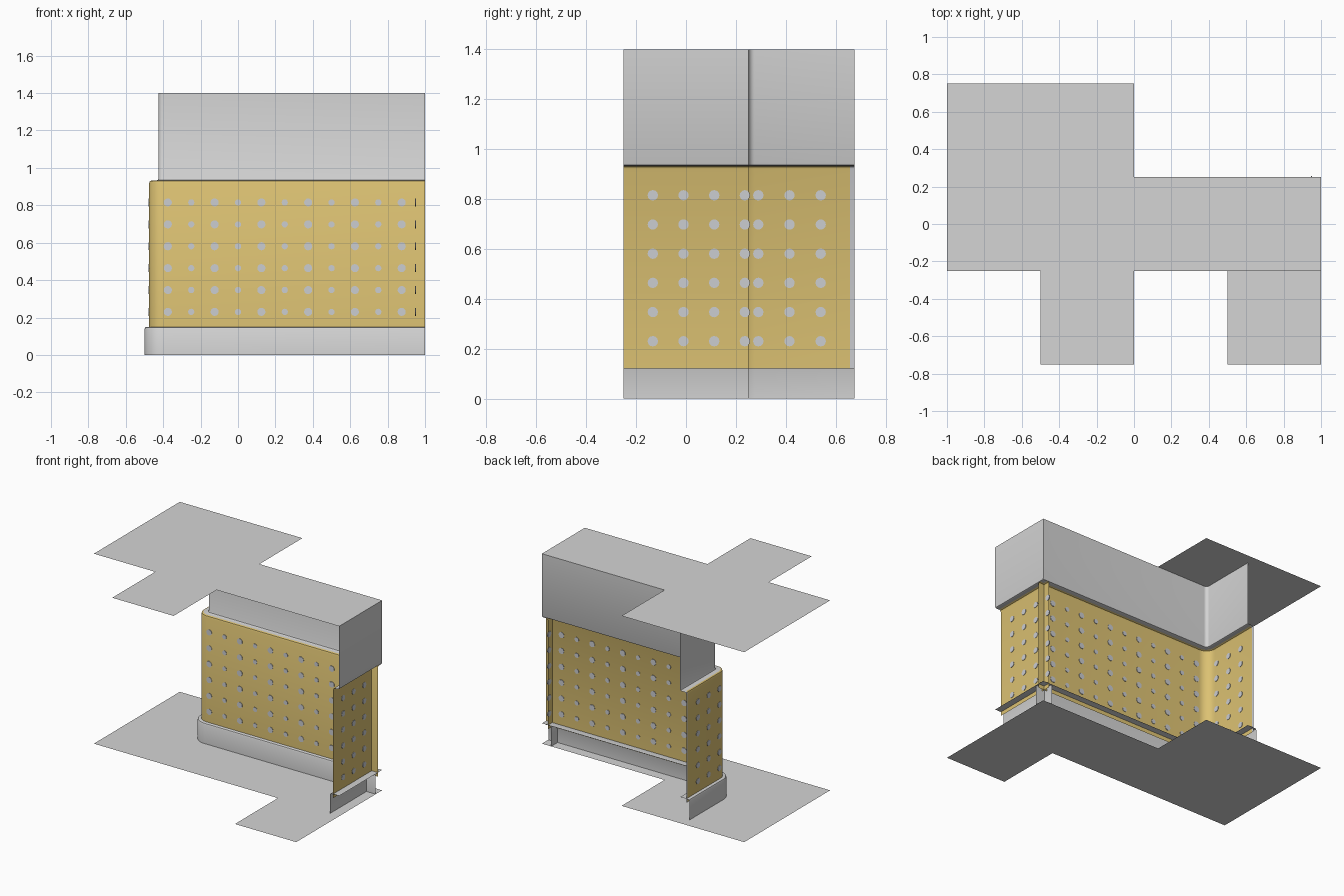
import bpy, bmesh, math
from mathutils import Vector, Matrix

if "Cube" in bpy.data.objects:
    bpy.data.objects.remove(bpy.data.objects["Cube"])


def material(name, color):
    m = bpy.data.materials.new(name)
    m.diffuse_color = (*color, 1)
    m.use_nodes = True
    m.node_tree.nodes["Principled BSDF"].inputs["Base Color"].default_value = m.diffuse_color
    return m


GREY = material("light grey", (0.66, 0.66, 0.66))
YELLOW = material("mustard yellow", (0.72, 0.54, 0.17))
DOT = material("cool grey dot", (0.60, 0.61, 0.64))


def finish(name, bm, mats, smooth=True):
    me = bpy.data.meshes.new(name)
    bm.to_mesh(me)
    bm.free()
    ob = bpy.data.objects.new(name, me)
    bpy.context.collection.objects.link(ob)
    for m in mats:
        me.materials.append(m)
    if smooth:
        bpy.ops.object.select_all(action='DESELECT')
        ob.select_set(True)
        bpy.context.view_layer.objects.active = ob
        bpy.ops.object.shade_smooth_by_angle(angle=math.radians(40))
    return ob


def slab(name, outline, z):
    """Flat sheet from an outline."""
    bm = bmesh.new()
    bm.faces.new([bm.verts.new((x, y, z)) for x, y in outline])
    finish(name, bm, [GREY], False)


# Wall lines, pushed towards the room by d
def long_path(d):
    r = 0.025 + d
    pts = [(1, 0.25 - d)]
    for i in range(9):
        a = math.radians(270 - 90 * i / 8)
        pts.append((-0.4 + r * math.cos(a), 0.275 + r * math.sin(a)))
    return pts + [(-0.425 - d, 0.658), (-0.425 - d, 0.675)]


def end_path(d):
    return [(1 - d, 0.25), (1 - d, -0.25)]


def sweep(name, profile, path, mats, rule=None):
    """Sheet following a wall line; profile holds (push, height)."""
    bm = bmesh.new()
    rows = [[bm.verts.new((x, y, z)) for x, y in path(d)] for d, z in profile]
    for a, b in zip(rows, rows[1:]):
        for i in range(len(a) - 1):
            f = bm.faces.new((a[i], b[i], b[i + 1], a[i + 1]))
            if rule:
                f.material_index = rule(f.calc_center_median())
    finish(name, bm, mats)


# Floor and ceiling sheets
slab("floor", [(-1, -.25), (.5, -.25), (.5, -.75), (1, -.75), (1, .25),
               (0, .25), (0, .75), (-1, .75)], 0)
slab("ceiling", [(-1, -.25), (-.5, -.25), (-.5, -.75), (0, -.75), (0, -.25),
                 (1, -.25), (1, .25), (0, .25), (0, .75), (-1, .75)], 1.4)

# Skirting with ledge, dotted panel, and upper wall with ledge
skirting = [(.075, 0), (.075, .138), (.071, .147), (.063, .15), (0, .15)]
panel = [(.05, .12), (.05, .918), (.046, .929), (.036, .933)]
upper = [(.036, .933), (.01, .933), (.003, .936), (0, .943), (0, 1.4)]
for side, path in (("long", long_path), ("end", end_path)):
    sweep(side + "_skirting", skirting, path, [GREY])
    # grey trim strip at the free edge of the long panel
    sweep(side + "_panel", panel, path, [YELLOW, DOT],
          lambda c: 1 if c.y > 0.658 else 0)
    sweep(side + "_upper_wall", upper, path, [GREY])


def dots(name, centres, along_x):
    """Thin round plates showing on both faces of a panel."""
    bm = bmesh.new()
    turn = Matrix.Rotation(math.pi / 2, 4, 'X' if along_x else 'Y')
    for (x, y), r in centres:
        for row in range(6):
            place = Matrix.Translation(Vector((x, y, 0.23 + 0.117 * row)))
            bmesh.ops.create_cone(bm, cap_ends=True, segments=12, radius1=r,
                                  radius2=r, depth=0.006, matrix=place @ turn)
    finish(name, bm, [DOT], False)


# Dot grids
dots("long_dots", [((-0.375 + 0.125 * i, 0.2), 0.022 if i % 2 == 0 else 0.017)
                   for i in range(11)], True)
dots("end_dots", [((0.95, -0.133 + 0.123 * i), 0.021) for i in range(4)], False)
dots("return_dots", [((-0.475, 0.29 + 0.125 * i), 0.021) for i in range(3)], False)
